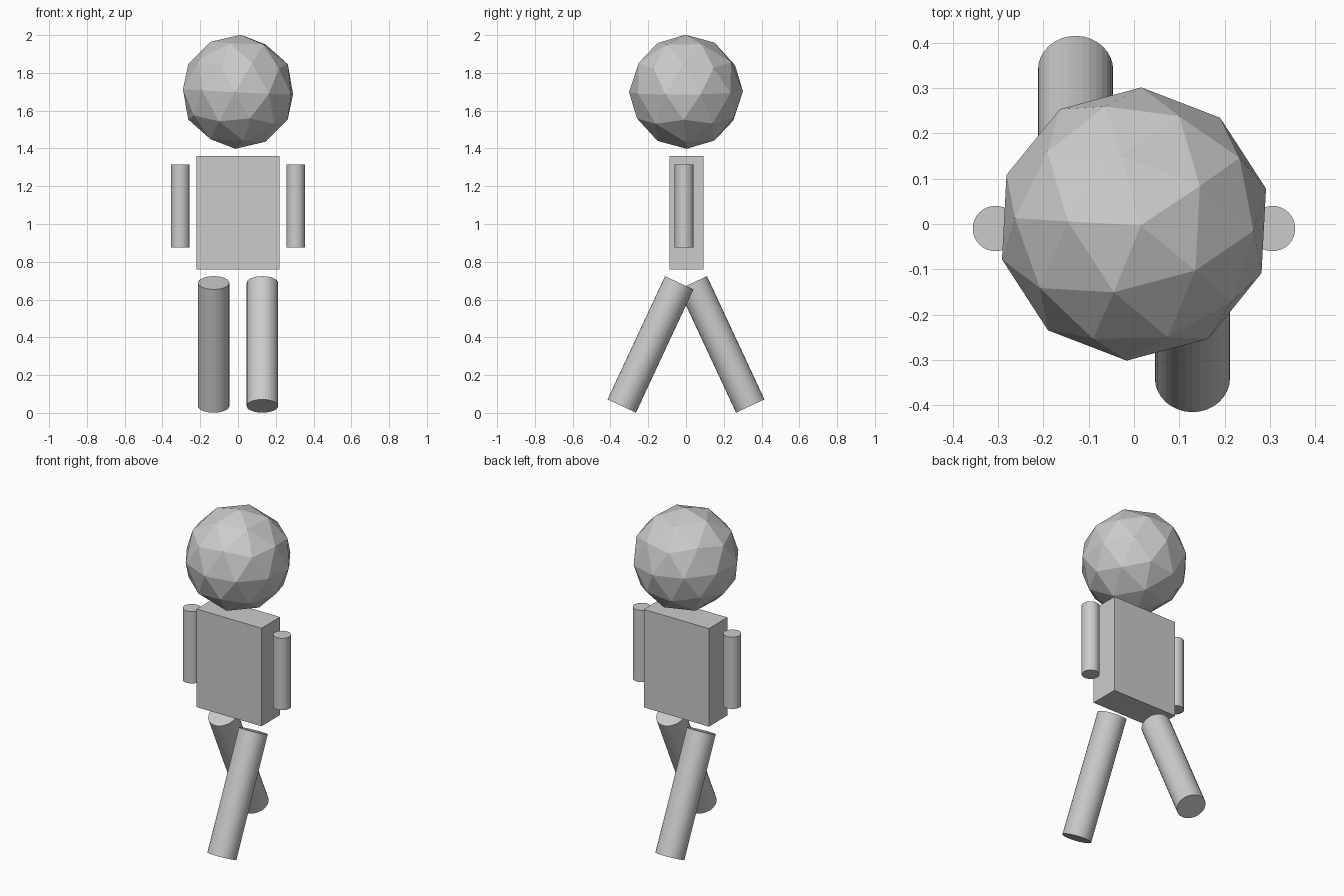
import bpy
from math import radians

if "Cube" in bpy.data.objects:
    bpy.data.objects.remove(bpy.data.objects["Cube"])


def cylinder(name, loc, radius, depth, tilt=0):
    bpy.ops.mesh.primitive_cylinder_add(vertices=32, radius=radius, depth=depth,
                                        location=loc, rotation=(radians(tilt), 0, 0))
    bpy.context.object.name = name


# Head: low-poly ball, slightly tilted
bpy.ops.mesh.primitive_ico_sphere_add(subdivisions=2, radius=0.302, location=(0, 0, 1.70),
                                      rotation=(radians(2), radians(2), radians(33)))
bpy.context.object.name = "head"

# Torso: flat box
bpy.ops.mesh.primitive_cube_add(size=1, location=(0, 0.003, 1.06))
torso = bpy.context.object
torso.name = "torso"
torso.scale = (0.44, 0.18, 0.60)

# Arms hang straight; legs stride in opposite directions
for side, label in ((-1, "left"), (1, "right")):
    cylinder(label + "_arm", (side * 0.306, -0.01, 1.095), 0.05, 0.44)
    cylinder(label + "_leg", (side * 0.129, -side * 0.188, 0.3625), 0.083, 0.72, -side * 25)
